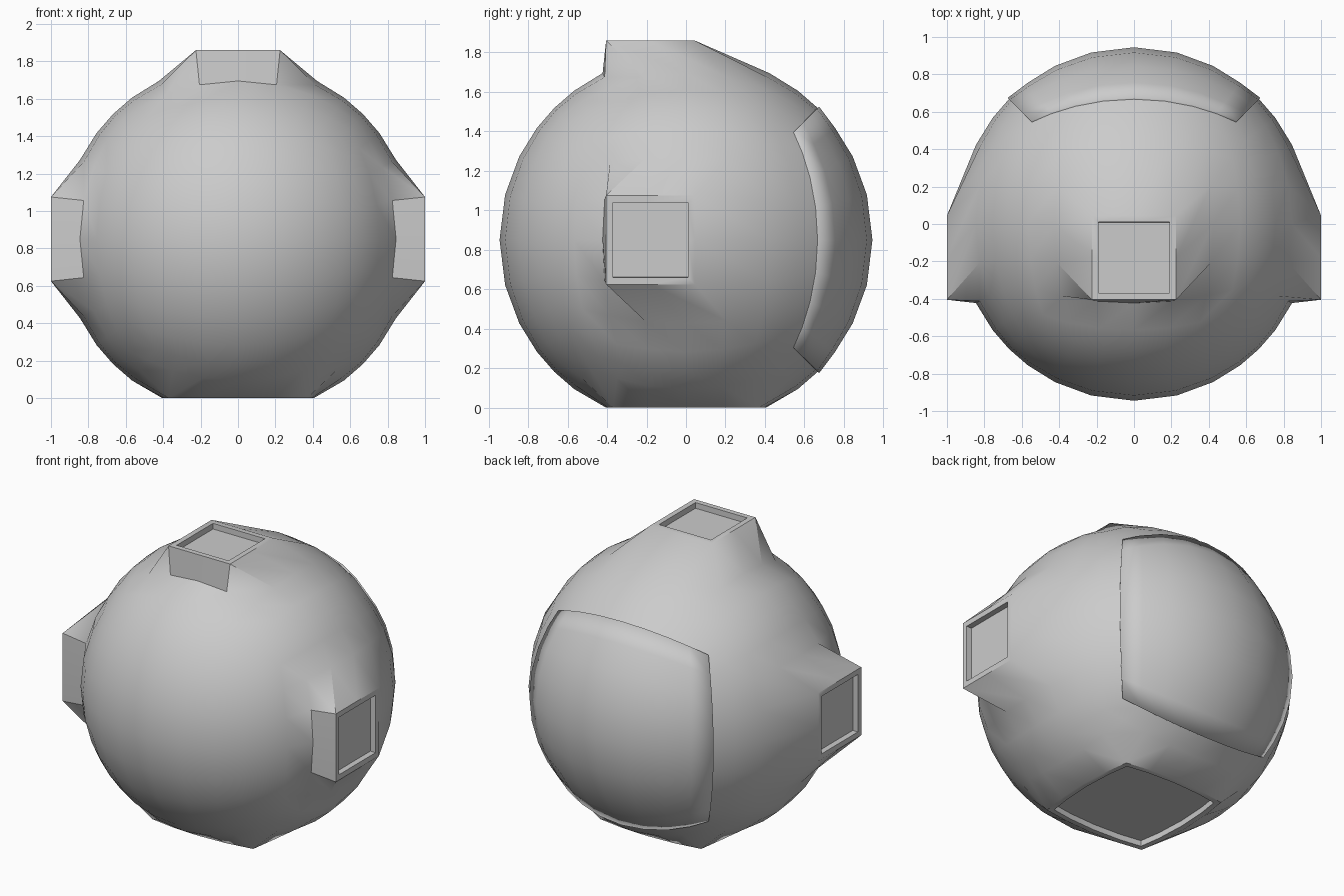
import bpy, bmesh
from mathutils import Vector

if "Cube" in bpy.data.objects:
    bpy.data.objects.remove(bpy.data.objects["Cube"])

R, C = 0.945, Vector((0, 0, 0.85))

# Cube grid, 8 cells per side, to be projected to a sphere
bm = bmesh.new()
bmesh.ops.create_cube(bm, size=2)
bmesh.ops.subdivide_edges(bm, edges=bm.edges[:], cuts=7, use_grid_fill=True)
cube = {v: v.co.copy() for v in bm.verts}


def patch(axis, half):
    """Faces of one cube side within half of its middle."""
    return [f for f in bm.faces
            if f.calc_center_median().dot(axis) > 0.999
            and all((v.co - axis * v.co.dot(axis)).length_squared <= 2 * half * half + 1e-4
                    and max(abs(c) for c in (v.co - axis * v.co.dot(axis))) < half + 0.01
                    for v in f.verts)]


AXES = [Vector((1, 0, 0)), Vector((-1, 0, 0)), Vector((0, 0, 1))]
DOWN = Vector((0, 0, -1))
ports = [(a, patch(a, 0.25)) for a in AXES]
base = patch(DOWN, 0.5)
back = patch(Vector((0, 1, 0)), 1.0)

for v in bm.verts:
    v.co = v.co.normalized() * R

# Three square sockets pulled out flat and shifted to the front
for axis, faces in ports:
    for v in {v for f in faces for v in f.verts}:
        g = cube[v]
        flat = (g - axis * g.dot(axis)) * 0.9
        v.co = flat + axis * (1.01 if axis.z else 1.0) + Vector((0, -0.18, 0))

# Flat base opening
for v in {v for f in base for v in f.verts}:
    v.co = Vector((v.co.x * 0.96, v.co.y * 0.96, -C.z))

# Rim and recessed floor for each opening
for axis, faces in ports + [(DOWN, base)]:
    bm.normal_update()
    bmesh.ops.inset_region(bm, faces=faces, thickness=0.035, use_even_offset=True)
    bmesh.ops.inset_region(bm, faces=faces, thickness=0.001, use_even_offset=True)
    for v in {v for f in faces for v in f.verts}:
        v.co -= axis * 0.037


def finish(mesh_bm, name):
    me = bpy.data.meshes.new(name)
    mesh_bm.normal_update()
    mesh_bm.to_mesh(me)
    ob = bpy.data.objects.new(name, me)
    bpy.context.collection.objects.link(ob)
    ob.location = C
    bpy.ops.object.select_all(action='DESELECT')
    ob.select_set(True)
    bpy.context.view_layer.objects.active = ob
    bpy.ops.object.shade_smooth_by_angle(angle=0.6)
    return ob


# Split off the back panel
for f in bm.faces:
    f.tag = False
for f in back:
    f.tag = True
panel = bm.copy()
bmesh.ops.delete(panel, geom=[f for f in panel.faces if not f.tag], context='FACES')
bmesh.ops.delete(bm, geom=back, context='FACES')

# Panel edge stands slightly proud
for v in panel.verts:
    if v.is_boundary:
        v.co *= 1.01

body_ob = finish(bm, "body_shell")
panel_ob = finish(panel, "back_panel")
mod = panel_ob.modifiers.new("thickness", 'SOLIDIFY')
mod.thickness = 0.03
mod.offset = -1
bm.free()
panel.free()
